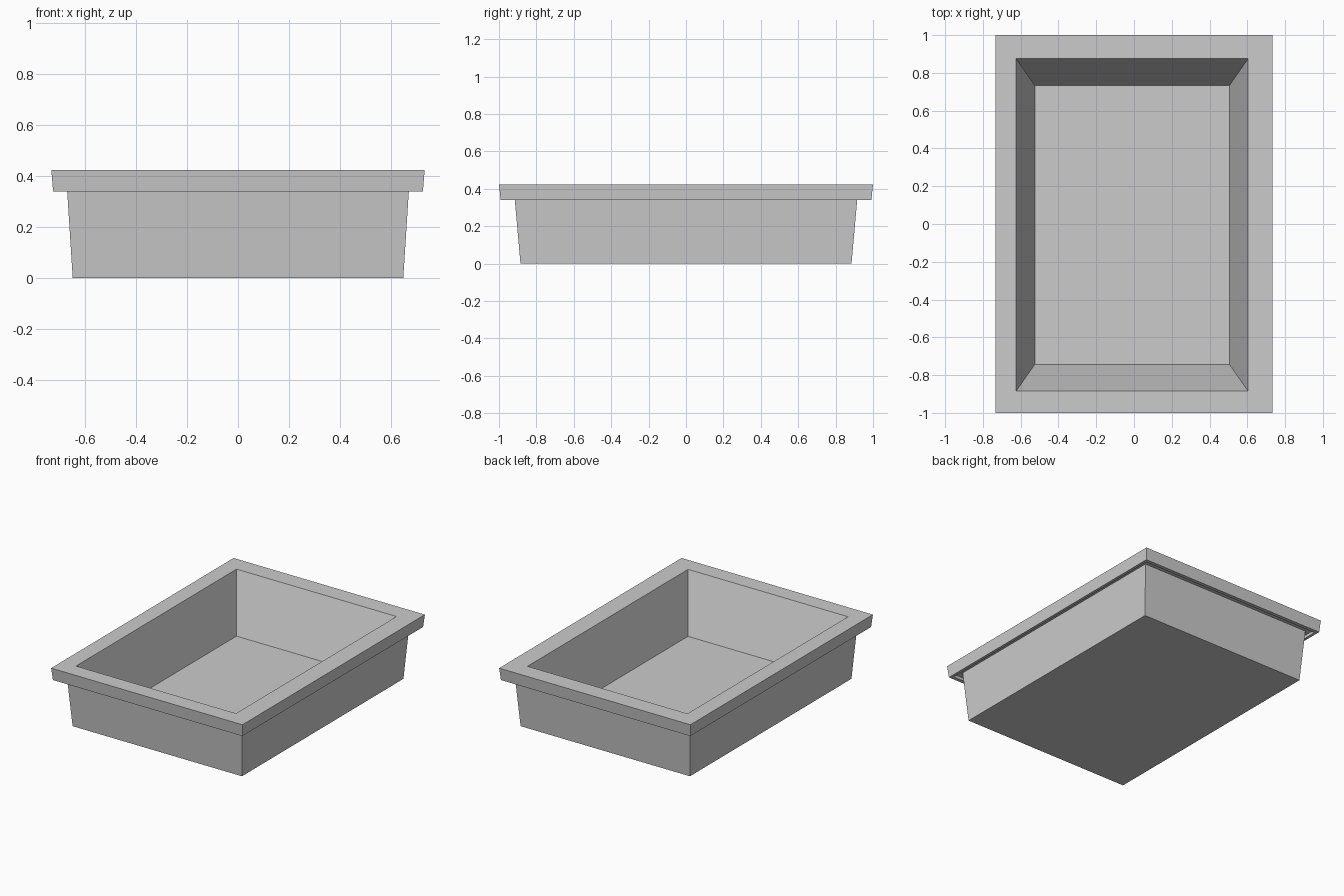
import bpy, bmesh

if "Cube" in bpy.data.objects:
    bpy.data.objects.remove(bpy.data.objects["Cube"])

# Rectangular rings (half x, half y, z, centre x, centre y), from underside to inner floor
RINGS = [
    (0.650, 0.885, 0.000, 0, 0),          # base
    (0.673, 0.917, 0.360, 0, 0),          # top of outer wall, inside the lip
    (0.708, 0.966, 0.360, 0, 0),          # shallow groove under the lip
    (0.708, 0.966, 0.340, 0, 0),          # inner lower edge of the lip
    (0.727, 0.991, 0.340, 0, 0),          # outer lower edge of the lip
    (0.734, 1.000, 0.424, 0, 0),          # outer top edge of the rim
    (0.614, 0.880, 0.424, -0.01, -0.005), # opening
    (0.515, 0.738, 0.040, -0.01, -0.005), # inner floor
]


def add_ring(bm, hx, hy, z, cx, cy):
    return [bm.verts.new((cx + sx * hx, cy + sy * hy, z))
            for sx, sy in ((-1, -1), (1, -1), (1, 1), (-1, 1))]


# Tray: one closed shell lofted through the rings
bm = bmesh.new()
loops = [add_ring(bm, *r) for r in RINGS]
for a, b in zip(loops, loops[1:]):
    for i in range(4):
        j = (i + 1) % 4
        bm.faces.new((a[i], a[j], b[j], b[i]))
bm.faces.new(loops[0][::-1])
bm.faces.new(loops[-1])
bmesh.ops.recalc_face_normals(bm, faces=bm.faces[:])

mesh = bpy.data.meshes.new("tray")
bm.to_mesh(mesh)
bm.free()
tray = bpy.data.objects.new("tray", mesh)
bpy.context.collection.objects.link(tray)
